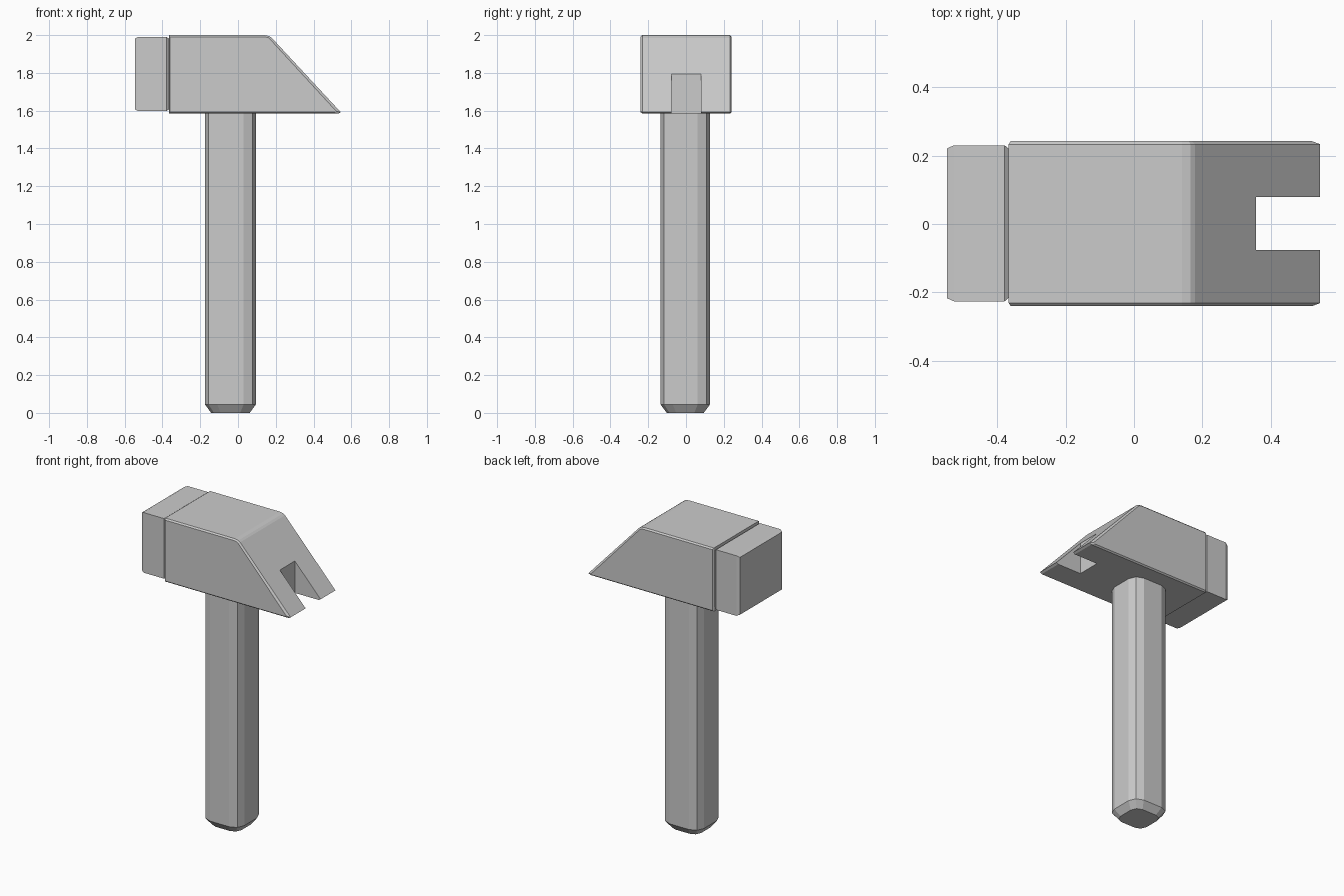
import bpy, bmesh, math

if "Cube" in bpy.data.objects:
    bpy.data.objects.remove(bpy.data.objects["Cube"])


def loft(name, rings):
    """Closed solid through rings with equal point counts, capped at both ends."""
    bm = bmesh.new()
    loops = [[bm.verts.new(p) for p in ring] for ring in rings]
    n = len(loops[0])
    for a, b in zip(loops, loops[1:]):
        for i in range(n):
            j = (i + 1) % n
            bm.faces.new((a[i], a[j], b[j], b[i]))
    bm.faces.new(loops[0])
    bm.faces.new(loops[-1])
    bmesh.ops.recalc_face_normals(bm, faces=bm.faces[:])
    mesh = bpy.data.meshes.new(name)
    bm.to_mesh(mesh)
    bm.free()
    obj = bpy.data.objects.new(name, mesh)
    bpy.context.collection.objects.link(obj)
    return obj


def rounded_ring(cx, cy, hx, hy, r, z):
    """Rectangle with two-segment rounded corners, in the xy plane."""
    pts = []
    for k, (sx, sy) in enumerate([(1, 1), (-1, 1), (-1, -1), (1, -1)]):
        for s in range(3):
            a = math.radians(90 * k + 45 * s)
            pts.append((cx + sx * (hx - r) + r * math.cos(a),
                        cy + sy * (hy - r) + r * math.sin(a), z))
    return pts


def box_ring(x, hy, z0, z1, inset):
    """Rectangle in the yz plane, pulled in by inset."""
    y, a, b = hy - inset, z0 + inset, z1 - inset
    return [(x, 0.002 - y, a), (x, 0.002 + y, a), (x, 0.002 + y, b), (x, 0.002 - y, b)]


# Handle: rounded square shaft with chamfered butt
loft("handle", [rounded_ring(-0.04, -0.004, 0.102, 0.098, 0.05, 0.0),
                rounded_ring(-0.04, -0.004, 0.135, 0.131, 0.065, 0.045),
                rounded_ring(-0.04, -0.004, 0.135, 0.131, 0.065, 1.60)])

# Striking face: chamfered block
face = [(-0.546, 0.218), (-0.528, 0.009), (-0.38, 0.009), (-0.366, 0.218)]
loft("striking_face", [box_ring(-0.546, 0.228, 1.597, 1.991, 0.009),
                       box_ring(-0.526, 0.228, 1.597, 1.991, 0.0),
                       box_ring(-0.378, 0.228, 1.597, 1.991, 0.0),
                       box_ring(-0.364, 0.228, 1.597, 1.991, 0.012)])

# Head: wedge profile with narrow chamfers along both sides
outer = [(-0.366, 1.584), (0.53, 1.584), (0.544, 1.592), (0.178, 1.986),
         (0.165, 1.995), (0.14, 2.0), (-0.366, 2.0)]
inner = [(-0.36, 1.592), (0.512, 1.592), (0.52, 1.597), (0.17, 1.978),
         (0.16, 1.987), (0.14, 1.991), (-0.36, 1.991)]
head = loft("head", [[(x, y, z) for x, z in prof] for y, prof in
                     [(-0.24, inner), (-0.231, outer), (0.233, outer), (0.242, inner)]])

# Claw notch cut through the wedge tip
cutter = loft("notch_cutter", [[(0.357, -0.076, z), (0.7, -0.076, z),
                                (0.7, 0.079, z), (0.357, 0.079, z)] for z in (1.5, 2.1)])
mod = head.modifiers.new("notch", 'BOOLEAN')
mod.operation = 'DIFFERENCE'
mod.solver = 'EXACT'
mod.object = cutter
bpy.context.view_layer.objects.active = head
bpy.ops.object.modifier_apply(modifier=mod.name)
bpy.data.objects.remove(cutter)
